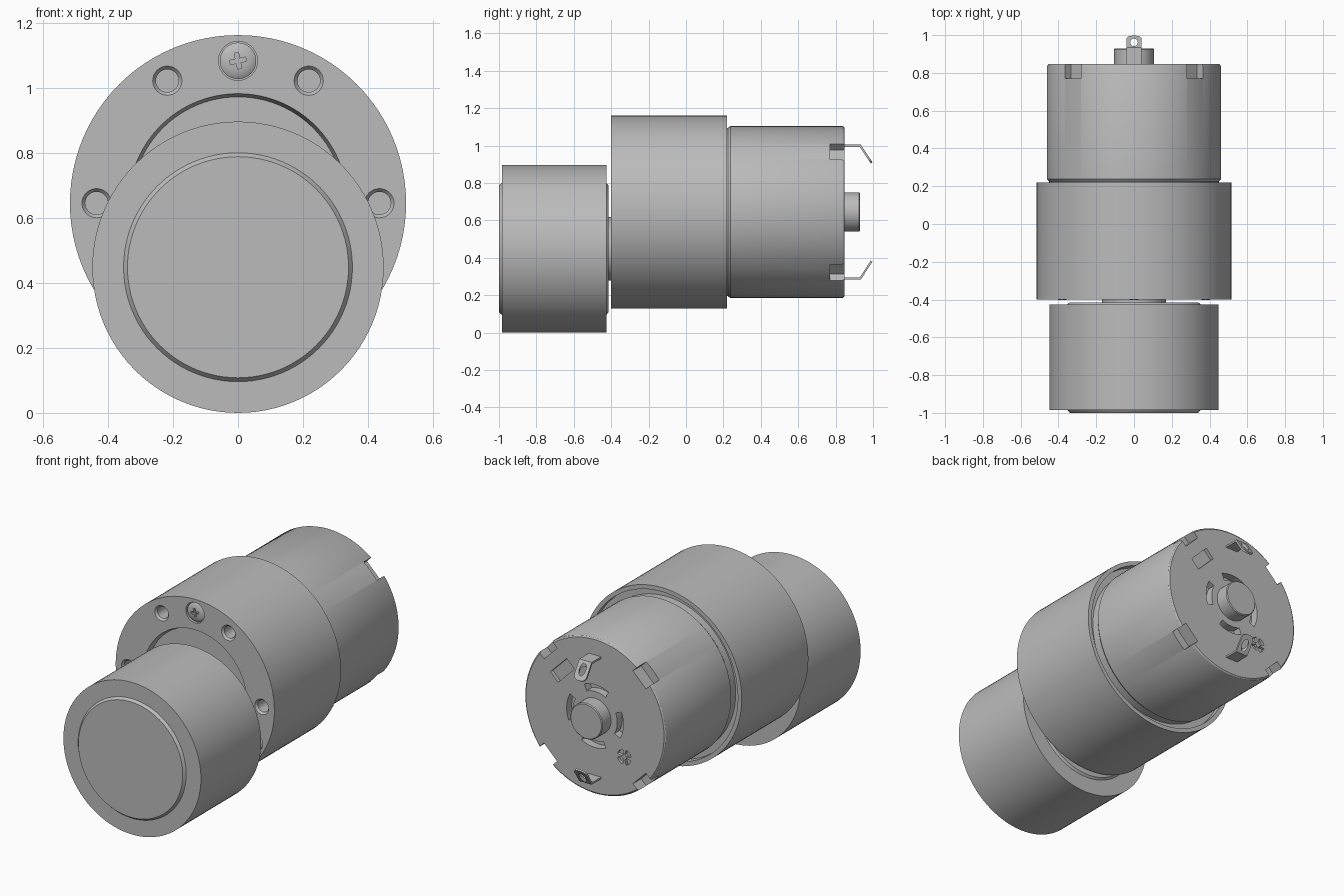
import bpy, bmesh
from math import sin, cos, pi, radians

cube = bpy.data.objects.get("Cube")
if cube:
    bpy.data.objects.remove(cube)

AXIS_Z = 0.645      # height of the motor axis
WHEEL_Z = 0.448     # height of the offset output wheel axis
SEGS = 96

metal = bpy.data.materials.new("grey metal")
metal.use_nodes = True
GREY = (0.5, 0.5, 0.5, 1)
metal.diffuse_color = GREY
metal.node_tree.nodes["Principled BSDF"].inputs["Base Color"].default_value = GREY


def polar(r, deg, cx=0, cz=AXIS_Z):
    return cx + r * cos(radians(deg)), cz + r * sin(radians(deg))


def loft(bm, rings):
    """Closed solid through equal-length loops of points."""
    loops = [[bm.verts.new(p) for p in ring] for ring in rings]
    n = len(loops[0])
    for a, b in zip(loops, loops[1:]):
        for i in range(n):
            j = (i + 1) % n
            bm.faces.new((a[i], a[j], b[j], b[i]))
    bm.faces.new(loops[0][::-1])
    bm.faces.new(loops[-1])


def lathe(bm, profile, cx=0, cz=AXIS_Z, segs=SEGS):
    """Turned solid along y from (y, radius) pairs."""
    rings = []
    for y, r in profile:
        pts = [polar(r, 360 * i / segs, cx, cz) for i in range(segs)]
        rings.append([(x, y, z) for x, z in pts])
    loft(bm, rings)


def prism(bm, pts, lo, hi, axis="y"):
    place = {"x": lambda a, b, h: (h, a, b),
             "y": lambda a, b, h: (a, h, b),
             "z": lambda a, b, h: (a, b, h)}[axis]
    loft(bm, [[place(a, b, h) for a, b in pts] for h in (lo, hi)])


def rect(cx, cz, w, h, deg):
    c, s = cos(radians(deg)), sin(radians(deg))
    corners = ((-w, -h), (w, -h), (w, h), (-w, h))
    return [(cx + (a * c - b * s) / 2, cz + (a * s + b * c) / 2) for a, b in corners]


def sector(r0, r1, a0, a1, cx=0, cz=AXIS_Z, steps=8):
    angles = [a0 + (a1 - a0) * i / steps for i in range(steps + 1)]
    return ([polar(r1, a, cx, cz) for a in angles]
            + [polar(r0, a, cx, cz) for a in reversed(angles)])


def make(name, bm):
    bmesh.ops.recalc_face_normals(bm, faces=bm.faces)
    mesh = bpy.data.meshes.new(name)
    bm.to_mesh(mesh)
    bm.free()
    mesh.materials.append(metal)
    obj = bpy.data.objects.new(name, mesh)
    bpy.context.scene.collection.objects.link(obj)
    return obj


def carve(obj, cutter_bm):
    cutter = make("cutter", cutter_bm)
    cutter.hide_render = True
    mod = obj.modifiers.new("cut", "BOOLEAN")
    mod.operation, mod.solver, mod.object = "DIFFERENCE", "EXACT", cutter
    graph = bpy.context.evaluated_depsgraph_get()
    result = bpy.data.meshes.new_from_object(obj.evaluated_get(graph))
    obj.modifiers.clear()
    obj.data = result
    bpy.data.objects.remove(cutter)


def smooth(obj):
    obj.data.shade_smooth()
    obj.data.set_sharp_from_angle(angle=radians(28))


def turned(name, profile, **kw):
    bm = bmesh.new()
    lathe(bm, profile, **kw)
    return make(name, bm)


# Output wheel with raised, chamfered discs front and back
smooth(turned("output_wheel", [
    (-1.0, 0.34), (-0.985, 0.352), (-0.985, 0.448), (-0.425, 0.448),
    (-0.425, 0.352), (-0.415, 0.34)], cz=WHEEL_Z))
smooth(turned("output_shaft", [(-0.43, 0.17), (-0.36, 0.17)], cz=WHEEL_Z))

# Gearbox with front recess and a rear lip around the motor
gearbox = turned("gearbox", [
    (-0.365, 0.327), (-0.40, 0.337), (-0.40, 0.517), (0.22, 0.517),
    (0.22, 0.492), (0.18, 0.492), (0.18, 0.3)])
holes = bmesh.new()
for k in range(6):
    x, z = polar(0.435, 30 * (2 * k), 0)
    lathe(holes, [(-0.42, 0.045), (-0.40, 0.045), (-0.388, 0.035), (-0.25, 0.035)], x, z, 32)
SCREWS = [polar(0.438, 90 + 120 * k) for k in range(3)]
for x, z in SCREWS:
    lathe(holes, [(-0.42, 0.06), (-0.37, 0.06)], x, z, 32)
carve(gearbox, holes)
smooth(gearbox)

# Cross-head screws sunk in the gearbox face
for k, (x, z) in enumerate(SCREWS):
    screw = turned(f"screw_{k + 1}", [
        (-0.36, 0.056), (-0.39, 0.056), (-0.396, 0.047), (-0.40, 0.032),
        (-0.402, 0.015)], cx=x, cz=z, segs=32)
    for turn in (12, 102):
        slot = bmesh.new()
        prism(slot, rect(x, z, 0.05, 0.013, turn), -0.42, -0.38)
        carve(screw, slot)
    smooth(screw)

# Motor can with corner notches, vents, pocket and polarity mark
motor = turned("motor_can", [
    (0.17, 0.45), (0.225, 0.45), (0.237, 0.46), (0.835, 0.46),
    (0.842, 0.457), (0.847, 0.45)])
cuts = bmesh.new()
for k in range(4):
    x, z = polar(0.46, 45 + 90 * k)
    prism(cuts, rect(x, z, 0.10, 0.12, 45 + 90 * k), 0.77, 0.9)
    prism(cuts, sector(0.145, 0.185, 90 * k - 22, 90 * k + 28), 0.80, 0.9)
x, z = polar(0.30, 45)
prism(cuts, rect(x, z, 0.07, 0.15, 45), 0.825, 0.9)
x, z = polar(0.27, 225)
for k in range(4):
    prism(cuts, sector(0.014, 0.045, 90 * k + 14, 90 * k + 76, x, z), 0.83, 0.9)
carve(motor, cuts)
smooth(motor)

# Rear bearing boss
smooth(turned("bearing_boss", [(0.83, 0.105), (0.925, 0.105), (0.93, 0.1)], segs=48))

# Bent solder terminals with eyelets
STRIP = [(0.82, 0.36), (0.935, 0.36), (0.997, 0.266),
         (0.988, 0.26), (0.929, 0.349), (0.82, 0.349)]
for side, label in ((1, "upper"), (-1, "lower")):
    bm = bmesh.new()
    prism(bm, [(y, AXIS_Z + side * h) for y, h in STRIP], -0.04, 0.04, "x")
    tips = [e for e in bm.edges
            if all(v.co.y > 0.98 for v in e.verts)
            and abs(e.verts[0].co.x - e.verts[1].co.x) < 0.001]
    bmesh.ops.bevel(bm, geom=tips, offset=0.03, segments=5, affect="EDGES", profile=0.5)
    tab = make(f"{label}_terminal", bm)
    eyelet = bmesh.new()
    ring = [(0.02 * cos(a), 0.962 + 0.02 * sin(a)) for a in (2 * pi * i / 24 for i in range(24))]
    middle = AXIS_Z + side * 0.31
    prism(eyelet, ring, middle - 0.1, middle + 0.1, "z")
    carve(tab, eyelet)
    smooth(tab)
